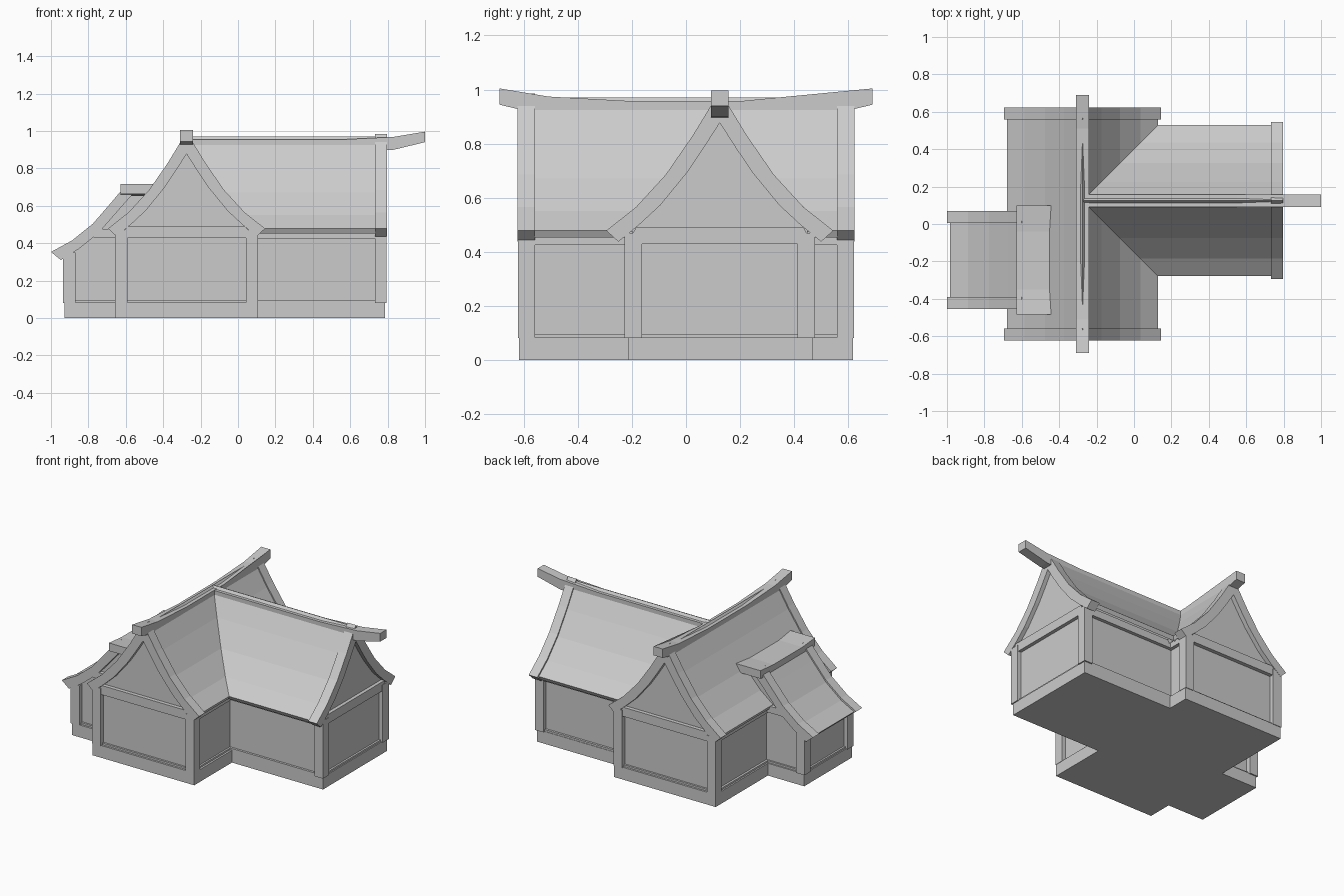
import bpy, bmesh

if "Cube" in bpy.data.objects:
    bpy.data.objects.remove(bpy.data.objects["Cube"])

mat = bpy.data.materials.new("plain grey")
mat.diffuse_color = (0.6, 0.6, 0.6, 1)
mat.use_nodes = True
mat.node_tree.nodes["Principled BSDF"].inputs["Base Color"].default_value = mat.diffuse_color


def prism(name, pts, place, a, b):
    """Extrude a 2D profile from a to b; place(u, v, w) gives the 3D point."""
    bm = bmesh.new()
    lo = [bm.verts.new(place(u, v, a)) for u, v in pts]
    hi = [bm.verts.new(place(u, v, b)) for u, v in pts]
    n = len(pts)
    bm.faces.new(lo)
    bm.faces.new(hi[::-1])
    for i in range(n):
        j = (i + 1) % n
        bm.faces.new((lo[i], hi[i], hi[j], lo[j]))
    bmesh.ops.triangulate(bm, faces=[f for f in bm.faces if len(f.verts) > 4])
    bmesh.ops.recalc_face_normals(bm, faces=bm.faces)
    me = bpy.data.meshes.new(name)
    bm.to_mesh(me)
    bm.free()
    me.materials.append(mat)
    ob = bpy.data.objects.new(name, me)
    bpy.context.collection.objects.link(ob)
    return ob


def box(name, x0, x1, y0, y1, z0, z1):
    return prism(name, [(x0, y0), (x1, y0), (x1, y1), (x0, y1)], lambda u, v, w: (u, v, w), z0, z1)


def mirrored(half):
    """Left-to-right curve from a half curve that starts at offset 0."""
    return [(-s, z) for s, z in half[:0:-1]] + half


def band(top, bottom):
    return top + bottom[::-1]


HX, WY = -0.275, 0.125          # hall ridge x, wing ridge y
hall = lambda u, v, w: (HX + u, w, v)
wing = lambda u, v, w: (w, WY + u, v)
along_y = lambda u, v, w: (w, u, v)
along_x = lambda u, v, w: (u, w, v)

# Sweeping roof curves shared by hall and wing
outer = [(0, .985), (.033, .94), (.1, .83), (.2, .685), (.31, .565), (.42, .478)]
inner = [(0, .877), (.06, .783), (.12, .694), (.22, .572), (.3, .498), (.375, .437)]
roof_top = [(s, z - .014) for s, z in outer[:-1]] + [(.403, .478)]
roof_low = [(s, z - .05) for s, z in outer[:-1]] + [(.39, .453)]
gable = [(0, .92), (.1, .77), (.2, .63), (.3, .53), (.32, .51)]

# Stone base
box("hall_base", -.655, .105, -.618, .618, 0, .083)
box("wing_base", 0, .787, -.215, .468, 0, .083)
box("annex_base", -.927, -.5, -.45, .06, 0, .083)

# Hall and wing walls with gable ends
for name, place, half, a, b in (("hall_walls", hall, .355, -.592, .592),
                                ("wing_walls", wing, .325, 0, .767)):
    prism(name, [(-half, .06), (-half, .49)] + mirrored(gable) + [(half, .49), (half, .06)], place, a, b)

# Roof slabs
prism("hall_roof", band(mirrored(roof_top), mirrored(roof_low)), hall, -.565, .565)
prism("wing_roof", band(mirrored(roof_top), mirrored(roof_low)), wing, HX, .74)

# Gable boards, cross beams and corner posts
barge = band(mirrored(outer), mirrored(inner))
for name, place, half, a, b in (("hall_front", hall, .382, -.623, -.558),
                                ("hall_back", hall, .382, .558, .623),
                                ("wing_end", wing, .352, .732, .796)):
    prism(name + "_gable_board", barge, place, a, b)
    i, o = (a + .005, b - .005)
    prism(name + "_cross_beam", [(-half + .01, .428), (half - .01, .428), (.31, .49), (-.31, .49)], place, i, o)
    for sx in (-1, 1):
        p, q = sorted((sx * half, sx * (half - .065)))
        prism(name + "_post", [(p, .08), (q, .08), (q, .47), (p, .47)], place, a + .001, b - .001)

# Beams under the eaves
for sx in (-1, 1):
    x0, x1 = sorted((HX + sx * .34, HX + sx * .378))
    box("hall_eave_beam", x0, x1, -.57, .57, .425, .475)
    y0, y1 = sorted((WY + sx * .31, WY + sx * .348))
    box("wing_eave_beam", 0, .75, y0, y1, .425, .475)

# Thin sills under the wall panels
box("hall_sill", -.645, .092, -.605, .605, .08, .095)
box("wing_sill", 0, .78, WY - .34, WY + .34, .08, .095)

# Ridge beams with upswept ends
r_top = [(0, .957), (.2, .957), (.51, .974), (.69, 1.004)]
r_low = [(0, .885), (.2, .885), (.51, .901), (.69, .944)]
prism("hall_ridge", band(mirrored(r_top), mirrored(r_low)), along_y, HX - .034, HX + .034)
w_top = [(HX, .954), (.55, .954), (.83, .968), (1, .996)]
w_low = [(HX, .885), (.55, .885), (.83, .899), (1, .94)]
prism("wing_ridge", band(w_top, w_low), along_x, WY - .033, WY + .033)

# Side annex: sweeping lean-to roof, edge boards, walls, posts
a_top = [(-1, .353), (-.888, .414), (-.775, .505), (-.674, .622), (-.6, .71)]
a_low = [(-.947, .31), (-.85, .37), (-.745, .455), (-.64, .575), (-.565, .66)]
prism("annex_roof", band([(-.985, .348)] + [(x, z - .014) for x, z in a_top[1:]] + [(-.48, .7)],
                         [(-.965, .325)] + [(x, z - .05) for x, z in a_top[1:]] + [(-.48, .62)]),
      along_x, -.395, .01)
prism("annex_walls", [(-.908, .06), (-.908, .36), (-.86, .39), (-.76, .475), (-.66, .585),
                      (-.59, .655), (-.5, .655), (-.5, .06)], along_x, -.424, .038)
box("annex_sill", -.92, -.6, -.437, .05, .08, .095)
box("annex_front_beam", -.93, -.885, -.41, .03, .32, .36)
for y in (-.455, .005):
    prism("annex_edge_board", band(a_top, a_low), along_x, y, y + .065)
    box("annex_post", -.936, -.87, y + .001, y + .064, .08, .35)
    box("annex_side_beam", -.77, -.62, y + .006, y + .059, .43, .475)

# Annex ridge cap, slightly raised at both ends
prism("annex_ridge_cap", band([(-.485, .717), (-.35, .705), (-.04, .705), (.1, .717)],
                              [(-.485, .663), (-.35, .65), (-.04, .65), (.1, .663)]),
      along_y, -.627, -.4)
